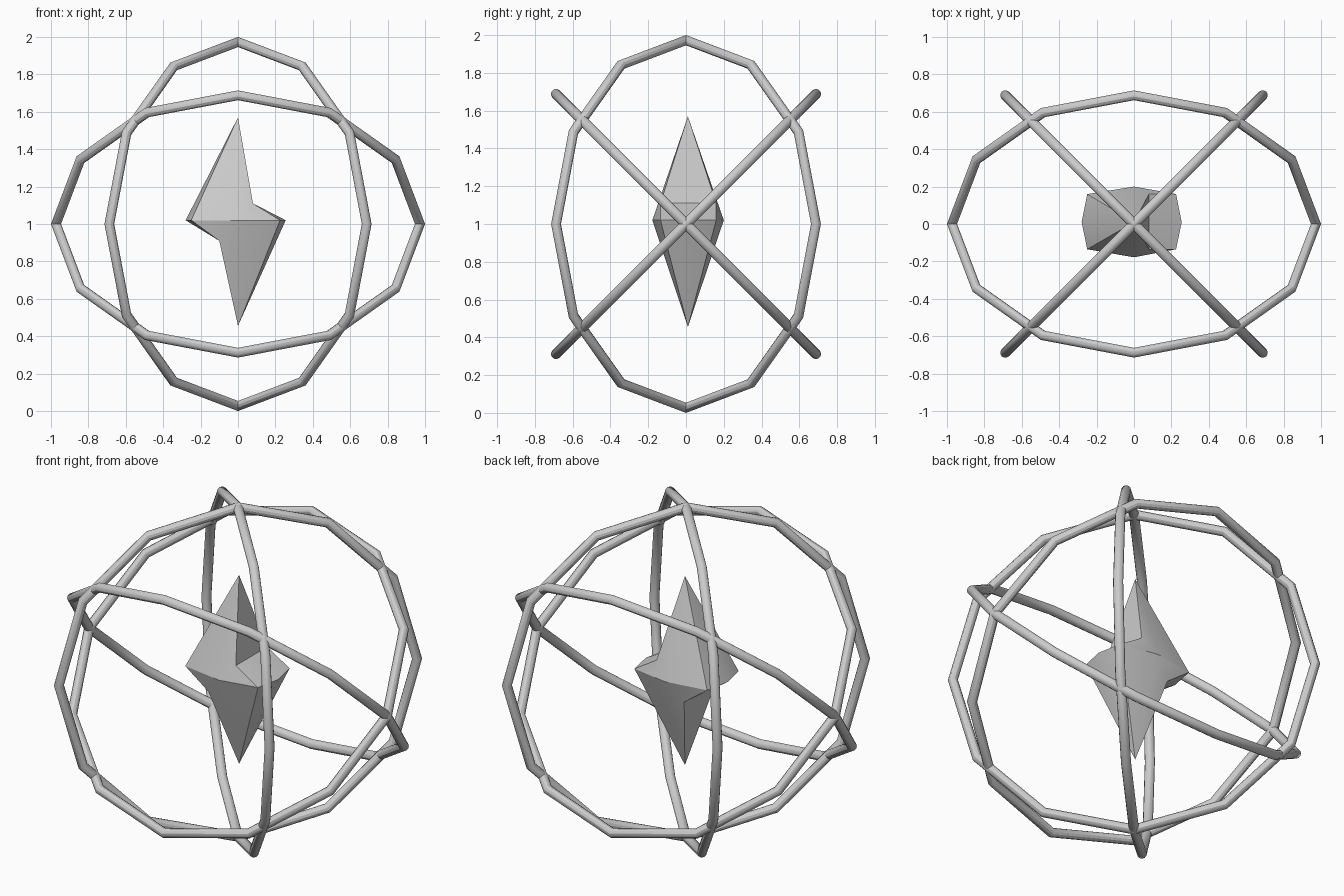
import bpy
import bmesh
from math import pi, radians

if "Cube" in bpy.data.objects:
    bpy.data.objects.remove(bpy.data.objects["Cube"], do_unlink=True)

grey = bpy.data.materials.new("light_grey")
grey.use_nodes = True
colour = (0.6, 0.6, 0.6, 1)
grey.diffuse_color = colour
grey.node_tree.nodes["Principled BSDF"].inputs["Base Color"].default_value = colour


def finish(obj, name, angle):
    obj.name = name
    obj.data.materials.append(grey)
    bpy.ops.object.select_all(action='DESELECT')
    obj.select_set(True)
    bpy.context.view_layer.objects.active = obj
    bpy.ops.object.shade_smooth_by_angle(angle=radians(angle))


# Four crossing twelve-sided hoops: two share the x axis, two share the z axis
hoops = {
    "hoop_tilted_forward": (pi / 4, 0, 0),
    "hoop_tilted_back": (-pi / 4, 0, 0),
    "hoop_upright_left": (pi / 2, 0, pi / 4),
    "hoop_upright_right": (pi / 2, 0, -pi / 4),
}
for name, turn in hoops.items():
    bpy.ops.mesh.primitive_torus_add(major_segments=12, minor_segments=12, major_radius=0.973,
                                     minor_radius=0.027, location=(0, 0, 1), rotation=turn)
    finish(bpy.context.object, name, 30)

# Crystal: a pointed body with a notch above one side and below the other
bm = bmesh.new()
top = bm.verts.new((0, 0.01, 1.57))
bottom = bm.verts.new((0, 0.01, 0.455))
front = bm.verts.new((0, -0.178, 1.02))
back = bm.verts.new((0, 0.2, 1.02))


def row(x_end, x_mid, z):
    return [bm.verts.new(p) for p in ((x_end, -0.135, z), (x_mid, 0.01, z), (x_end, 0.16, z))]


def fan(tip, verts):
    for a, b in zip(verts, verts[1:]):
        bm.faces.new((tip, a, b))


def side(rim, notch, plain_tip, notch_tip):
    # One half: plain slopes to one tip, a shelf and steep wall to the other
    fan(plain_tip, [front, *rim, back])
    fan(notch_tip, [front, *notch, back])
    for i in range(2):
        bm.faces.new((rim[i], rim[i + 1], notch[i + 1], notch[i]))
    bm.faces.new((front, rim[0], notch[0]))
    bm.faces.new((back, rim[2], notch[2]))


side(row(0.225, 0.255, 1.02), row(0.08, 0.08, 1.11), bottom, top)
side(row(-0.25, -0.28, 1.02), row(-0.1, -0.1, 0.91), top, bottom)
bmesh.ops.recalc_face_normals(bm, faces=bm.faces)
mesh = bpy.data.meshes.new("crystal")
bm.to_mesh(mesh)
bm.free()
crystal = bpy.data.objects.new("crystal", mesh)
bpy.context.collection.objects.link(crystal)
finish(crystal, "crystal", 30)
